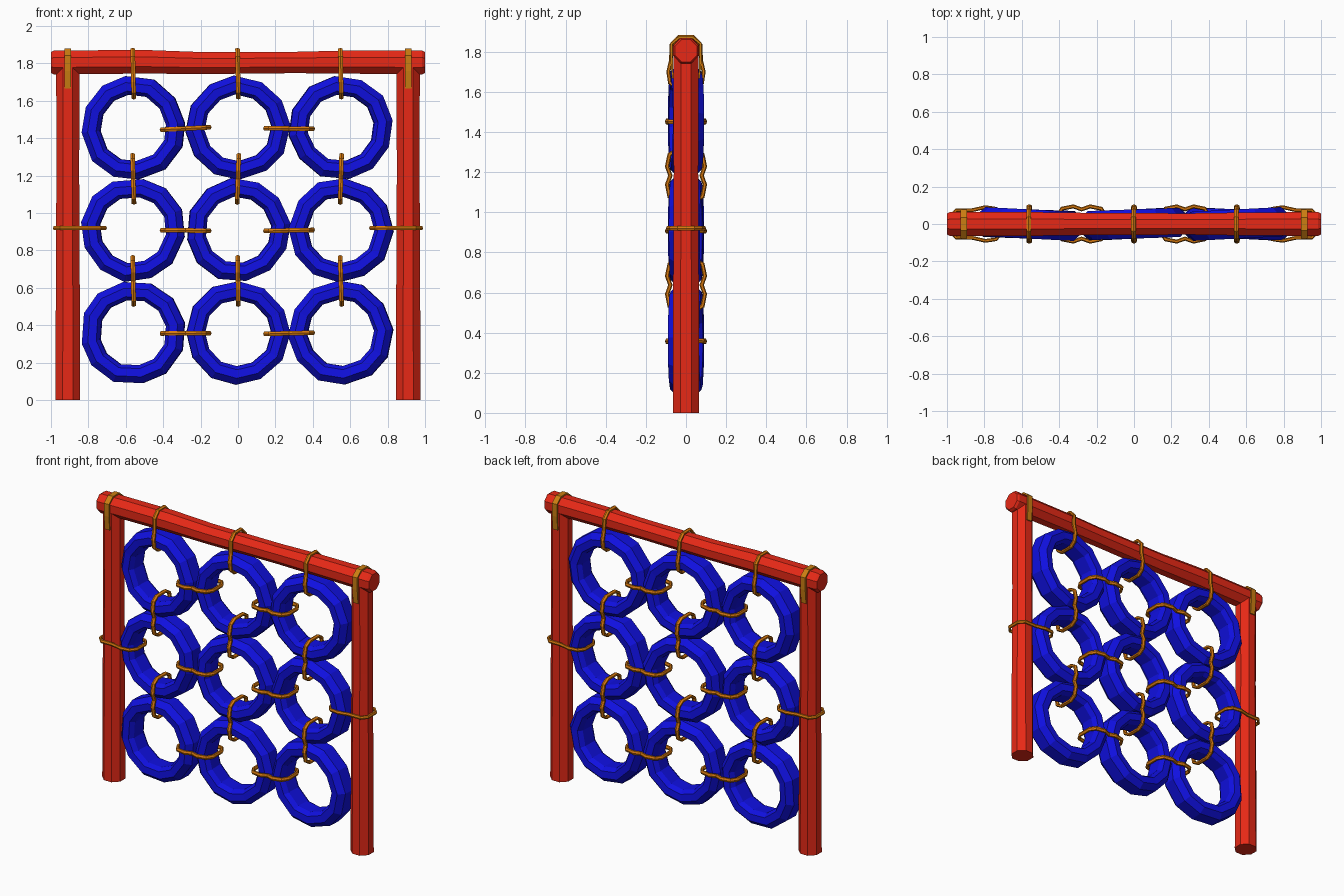
import bpy, bmesh, math, random
from mathutils import Vector, Matrix

if "Cube" in bpy.data.objects:
    bpy.data.objects.remove(bpy.data.objects["Cube"])

random.seed(4)


def material(name, rgb):
    m = bpy.data.materials.new(name)
    m.diffuse_color = (*rgb, 1)
    m.use_nodes = True
    m.node_tree.nodes["Principled BSDF"].inputs["Base Color"].default_value = m.diffuse_color
    return m


RED = material("red paint", (0.80, 0.022, 0.008))
BLUE = material("blue rubber", (0.005, 0.005, 0.75))
ROPE = material("orange rope", (0.68, 0.19, 0.004))
STRAP = material("ochre strap", (0.60, 0.21, 0.006))


def skin(name, rings, mat, loop=False):
    """Bridge a list of equal rings; either capped or joined end to end."""
    bm = bmesh.new()
    vs = [[bm.verts.new(p) for p in r] for r in rings]
    n, k = len(vs), len(vs[0])
    for i in range(n if loop else n - 1):
        a, b = vs[i], vs[(i + 1) % n]
        for j in range(k):
            bm.faces.new((a[j], a[(j + 1) % k], b[(j + 1) % k], b[j]))
    if not loop:
        bm.faces.new(vs[0])
        bm.faces.new(vs[-1])
    bmesh.ops.recalc_face_normals(bm, faces=bm.faces)
    me = bpy.data.meshes.new(name)
    bm.to_mesh(me)
    bm.free()
    me.materials.append(mat)
    ob = bpy.data.objects.new(name, me)
    bpy.context.collection.objects.link(ob)
    return ob


def log(name, stations, place):
    """Eight sided timber; each station is (distance, half width, sideways offset)."""
    rings = []
    for d, h, off in stations:
        r = h / math.cos(math.pi / 8)
        angles = [math.pi / 8 + j * math.pi / 4 for j in range(8)]
        rings.append([place(d, r * math.cos(a), r * math.sin(a) + off) for a in angles])
    return skin(name, rings, RED)


def tyre(name, x, z, tilt):
    """Twelve sided tyre, slightly uneven, turned a little about the vertical."""
    section = [(0.274, -0.042), (0.274, 0.042), (0.240, 0.078), (0.195, 0.074),
               (0.176, 0.045), (0.176, -0.045), (0.195, -0.074), (0.240, -0.078)]
    turn = Matrix.Rotation(math.radians(tilt), 3, 'Z')
    phase = random.uniform(0, math.pi / 6)
    rings = []
    for i in range(12):
        a = phase + i * math.pi / 6 + random.uniform(-0.04, 0.04)
        s = random.uniform(1.0, 1.03)
        rings.append([turn @ Vector((r * s * math.cos(a), y, r * s * math.sin(a)))
                      + Vector((x, 0, z)) for r, y in section])
    return skin(name, rings, BLUE, loop=True)


def band(name, path, place, half_w, half_t, mat, skew=0.0, sides=6):
    """Closed rope or strap along a (u, y) path, with u mapped by place."""
    n, rings = len(path), []
    for i, p in enumerate(path):
        a, b = Vector(path[i - 1]), Vector(path[(i + 1) % n])
        t = (b - a).normalized()
        nrm = Vector((-t.y, t.x))
        ring = []
        for j in range(sides):
            ang = 2 * math.pi * (j + 0.5) / sides
            w, h = math.cos(ang), math.sin(ang)
            if sides == 4:
                w, h = math.copysign(1, w), math.copysign(1, h)
            q = Vector(p) + nrm * h * half_t
            ring.append(place(q.x, q.y, w * half_w + skew * p[0]))
        rings.append(ring)
    return skin(name, rings, mat, loop=True)


def mirrored(half):
    """Close a front half path with its mirror image behind."""
    return half + [(u, -y) for u, y in reversed(half)]


# Frame: two posts and a gently waisted beam
for side, label in ((-1, "left"), (1, "right")):
    log(label + "_post", [(0, 0.066, 0), (0.6, 0.064, 0), (1.2, 0.061, 0), (1.78, 0.062, 0)],
        lambda d, a, b, s=side: (s * 0.91 + a, b, d))
log("top_beam", [(-1, 0.055, 0), (-0.985, 0.064, 0), (-0.5, 0.063, 0.004),
                 (-0.2, 0.059, -0.003), (0.3, 0.057, 0), (0.55, 0.061, 0.002),
                 (0.985, 0.064, 0), (1, 0.055, 0)],
    lambda d, a, b: (d, a, 1.805 + b))

# Nine tyres
XS = (-0.56, 0.0, 0.55)
ZS = (1.455, 0.91, 0.36)
TILTS = ((-3, 2, 3), (-2, 3, -2), (-3, 2, -3))
for r, z in enumerate(ZS):
    for c, x in enumerate(XS):
        tyre(f"tyre_{r + 1}_{c + 1}", x, z, TILTS[r][c])

# Rope loops that tie neighbouring tyres together
TIE = mirrored([(-0.128, -0.045), (-0.105, -0.082), (-0.045, -0.094), (0, -0.078),
                (0.045, -0.094), (0.105, -0.082), (0.128, -0.045)])
for x in XS:
    for z in (1.183, 0.637):
        band("vertical_tie", TIE,
             lambda u, y, w, x=x, z=z: (x + w, y, z + u),
             0.014, 0.011, ROPE, random.uniform(-0.05, 0.05))
for z in ZS:
    for x in (-0.28, 0.273):
        band("horizontal_tie", TIE,
             lambda u, y, w, x=x, z=z: (x + u, y, z + w - 0.003),
             0.014, 0.011, ROPE, random.uniform(-0.02, 0.06))

# Rope loops from the middle row to the posts
POST_TIE = mirrored([(-0.135, -0.045), (-0.108, -0.082), (-0.05, -0.09), (0.02, -0.074),
                     (0.105, -0.074), (0.135, -0.04)])
for side in (-1, 1):
    band("post_tie", POST_TIE,
         lambda u, y, w, s=side: (s * (0.845 + u), y, 0.92 + w),
         0.012, 0.010, ROPE)

# Rope loops from the top row to the beam
HANGER = mirrored([(1.617, -0.045), (1.645, -0.08), (1.70, -0.088), (1.76, -0.074),
                   (1.835, -0.073), (1.874, -0.036)])
for x in XS:
    band("hanger", HANGER,
         lambda u, y, w, x=x: (x + w - 0.02 * (u - 1.74), y, u),
         0.014, 0.010, ROPE)

# Flat straps over the beam and down each post
CORNER = mirrored([(1.672, -0.066), (1.76, -0.072), (1.84, -0.072), (1.873, -0.032)])
for side in (-1, 1):
    band("corner_strap", CORNER,
         lambda u, y, w, s=side: (s * 0.91 + w, y, u),
         0.018, 0.006, STRAP, sides=4)
